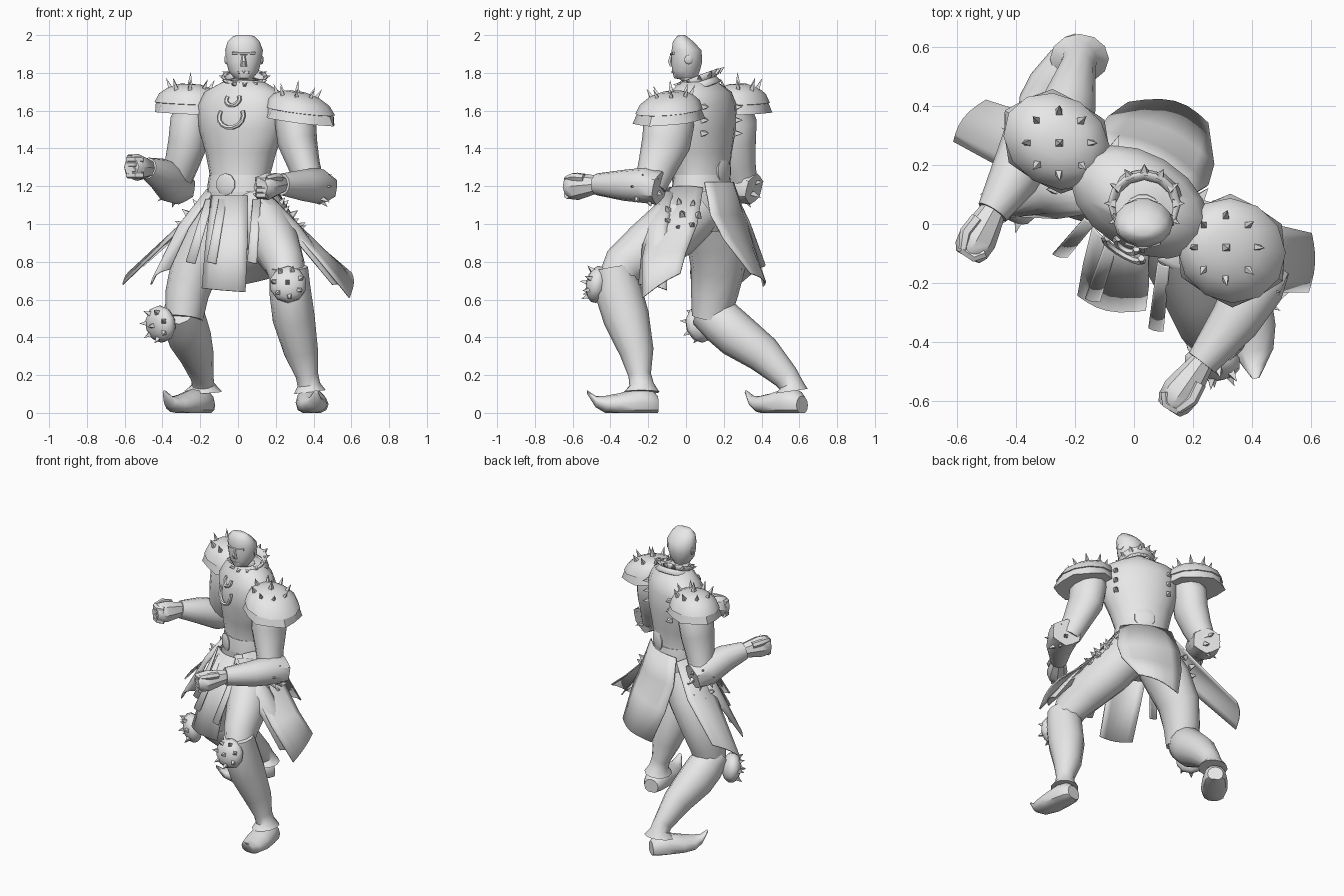
import bpy, bmesh, math
from mathutils import Vector as V

grey = bpy.data.materials.new("light_grey")
grey.diffuse_color = (0.8, 0.8, 0.8, 1)
Z = V((0, 0, 1))
SIDE = V((0.86, -0.51, 0))      # shoulder line of the twisted torso, towards the left arm
BACK = V((0.51, 0.86, 0))       # direction the back faces


def finish(name, bm, angle=40, thick=0):
    bmesh.ops.recalc_face_normals(bm, faces=bm.faces)
    me = bpy.data.meshes.new(name)
    bm.to_mesh(me)
    bm.free()
    me.materials.append(grey)
    me.shade_smooth()
    me.set_sharp_from_angle(angle=math.radians(angle))
    ob = bpy.data.objects.new(name, me)
    bpy.context.collection.objects.link(ob)
    if thick:
        mod = ob.modifiers.new("thickness", "SOLIDIFY")
        mod.thickness, mod.offset = thick, 0
    return ob


def tube(name, pts, ref=(1, 0, 0), axis=None, n=12, cap=True, jag=0, thick=0, angle=40):
    """Loft ellipses (x, y, z, radius along ref, other radius) along a path."""
    bm, rings, ps = bmesh.new(), [], [V(p[:3]) for p in pts]
    for i, p in enumerate(pts):
        t = V(axis) if axis else ps[min(i + 1, len(ps) - 1)] - ps[max(i - 1, 0)]
        t.normalize()
        u = V(ref) - t * t.dot(V(ref))
        u.normalize()
        w = t.cross(u)
        ring = []
        for k in range(n):
            a = 2 * math.pi * k / n
            j = 1 + (jag * (-1) ** k if i == 0 else 0)
            c = ps[i] + (u * math.cos(a) * p[3] + w * math.sin(a) * p[4]) * j
            c.z = max(c.z, 0)
            ring.append(bm.verts.new(c))
        rings.append(ring)
    for a, b in zip(rings, rings[1:]):
        for k in range(n):
            bm.faces.new((a[k], a[(k + 1) % n], b[(k + 1) % n], b[k]))
    if cap:
        bm.faces.new(rings[0])
        bm.faces.new(rings[-1])
    return finish(name, bm, angle, thick)


def spikes(name, items, r=0.02, h=0.06):
    """Four-sided pyramids, each given as (base, direction)."""
    bm = bmesh.new()
    for base, d in items:
        d = V(d).normalized()
        u = d.orthogonal().normalized()
        w = d.cross(u)
        q = [bm.verts.new(V(base) + r * s - d * 0.01) for s in (u, w, -u, -w)]
        tip = bm.verts.new(V(base) + d * h)
        bm.faces.new(q)
        for k in range(4):
            bm.faces.new((q[k], q[(k + 1) % 4], tip))
    finish(name, bm, 10)


def cluster(name, c, nrm, rad, drop, n=7, r=0.02, h=0.06, splay=0.7):
    """One spike in the middle and a ring of spikes around it."""
    c, nrm = V(c), V(nrm).normalized()
    u = nrm.orthogonal().normalized()
    w = nrm.cross(u)
    items = [(c, nrm)]
    for k in range(n):
        a = 2 * math.pi * k / n
        o = u * math.cos(a) + w * math.sin(a)
        items.append((c + o * rad - nrm * drop, nrm + o * splay))
    spikes(name, items, r, h)


def panel(name, rows, out, bulge=0.03):
    """Curved cloth sheet from rows of (left, right) points."""
    bm, grid, n = bmesh.new(), [], 6
    for l, r in rows:
        grid.append([bm.verts.new(V(l).lerp(V(r), k / n) + V(out) * bulge * math.sin(math.pi * k / n))
                     for k in range(n + 1)])
    for a, b in zip(grid, grid[1:]):
        for k in range(n):
            bm.faces.new((a[k], a[k + 1], b[k + 1], b[k]))
    finish(name, bm, 50, 0.008)


def ball(name, c, nrm, rad, depth):
    """Flattened dome facing along nrm."""
    bm = bmesh.new()
    bmesh.ops.create_uvsphere(bm, u_segments=10, v_segments=7, radius=1)
    rot = V(nrm).to_track_quat("Z", "Y")
    for v in bm.verts:
        v.co = V(c) + rot @ V((v.co.x * rad, v.co.y * rad, v.co.z * depth))
    finish(name, bm)


# Torso and belt
tube("torso", [(.01, .08, .96, .13, .12), (.0, .09, 1.08, .19, .16), (.01, .085, 1.25, .165, .135),
               (.015, .08, 1.38, .2, .15), (.02, .075, 1.5, .245, .165), (.02, .075, 1.63, .255, .165),
               (.025, .08, 1.70, .22, .135), (.03, .065, 1.76, .1, .09)], SIDE, Z, n=16)
tube("belt", [(.01, .085, 1.17, .182, .152), (.01, .085, 1.2, .18, .15), (.01, .085, 1.26, .17, .14)],
     SIDE, Z, n=16, jag=.03)

# Chest ornament and buckle
for nm, s, z, rad, d in (("neck_pendant", .035, 1.66, .04, .15), ("chest_ring", .035, 1.57, .075, .168)):
    c = V((.02, .075, z)) + SIDE * s - BACK * d
    loop = [(*(c + SIDE * rad * math.cos(a) + Z * rad * math.sin(a) * .8 + BACK * .015 * math.sin(a)), .012, .012)
            for a in [math.pi * (.85 + 1.3 * k / 9) for k in range(10)]]
    tube(nm, loop, BACK, n=6)
ball("belt_buckle", V((.01, .085, 1.21)) - BACK * .148, -BACK, .06, .012)
ball("back_ornament", V((.01, .085, 1.28)) + BACK * .135, BACK, .07, .015)

# Head
tube("head", [(.03, .05, 1.7, .065, .065), (.03, .035, 1.765, .064, .065), (.03, -.003, 1.772, .05, .062),
              (.03, .0, 1.81, .08, .075), (.03, .004, 1.86, .092, .084), (.032, .003, 1.92, .1, .081),
              (.03, -.015, 1.965, .085, .056), (.03, -.022, 1.995, .055, .026), (.03, -.022, 2.0, .03, .015)],
     (1, 0, 0), Z, n=14, angle=55)
tube("nose", [(.03, -.075, 1.9, .008, .008), (.03, -.083, 1.86, .014, .015), (.03, -.075, 1.835, .018, .012)], axis=Z, n=6)
tube("brow", [(-.03, -.062, 1.905, .008, .01), (.03, -.075, 1.9, .008, .012), (.09, -.062, 1.905, .008, .01)], Z, n=6)
tube("mouth", [(.0, -.06, 1.802, .006, .01), (.03, -.067, 1.805, .008, .012), (.06, -.06, 1.802, .006, .01)], Z, n=6)
for nm, x in (("right_ear", -.062), ("left_ear", .125)):
    ball(nm, (x, .015, 1.87), (1, .3, 0), .025, .008)

# Spiked collar, higher at the back
up = V((0, -.35, 1)).normalized()
tube("collar", [(.035, .07, 1.715, .13, .12), (.035, .065, 1.75, .1, .095), (.035, .07, 1.785, .12, .11)],
     axis=up, cap=False, thick=.012)
ring = [V((math.cos(a), math.sin(a), .35 * math.sin(a))) for a in [2 * math.pi * k / 12 for k in range(12)]]
spikes("collar_spikes", [(V((.035, .07, 1.775)) + d * .11, d + Z * .4) for d in ring], .02, .03)

# Shoulder pads with spikes
for nm, c, ax, rx, ry in (("left", V((.33, -.09, 1.545)), SIDE * .14 + Z, .195, .18),
                          ("right", V((-.262, .28, 1.585)), SIDE * .05 + Z, .195, .16)):
    inw = -SIDE if nm == "left" else SIDE * .5
    prof = [(0, 0, 1.0), (0, .05, .93), (.0, .052, .97), (.01, .1, .86), (.02, .135, .62), (.025, .155, .3)]
    tube(nm + "_shoulder_pad", [(*(c + inw * i + Z * z), rx * k, ry * k) for i, z, k in prof],
         SIDE, ax.normalized(), jag=.05)
    cluster(nm + "_pad_spikes", c + Z * .155 + inw * .02, ax, .1, .03, 8, .02, .065, .5)

# Arms: upper arm, flared bracer, fist
arms = {
    "left": ([(.27, -.08, 1.66, .08, .09), (.305, -.09, 1.54, .11, .135), (.315, -.105, 1.43, .105, .13),
              (.35, -.15, 1.31, .085, .105), (.385, -.19, 1.2, .075, .085)],
             [(.44, -.14, 1.19, .085, .095), (.41, -.21, 1.205, .095, .1), (.34, -.33, 1.205, .082, .085),
              (.23, -.47, 1.21, .058, .055)], V((.16, -.57, 1.2)), (.46, -.21, 1.18), (1, .1, -.1)),
    "right": ([(-.21, .23, 1.66, .08, .09), (-.25, .25, 1.54, .11, .125), (-.265, .25, 1.43, .105, .12),
               (-.3, .27, 1.31, .09, .1), (-.335, .3, 1.2, .075, .08)],
              [(-.305, .36, 1.185, .08, .09), (-.35, .275, 1.21, .1, .1), (-.41, .15, 1.265, .085, .085),
               (-.48, .04, 1.295, .058, .055)], V((-.53, -.05, 1.3)), (-.36, .34, 1.18), (-.5, .8, -.3)),
}
for nm, (upper, fore, hand, sp, spdir) in arms.items():
    tube(nm + "_upper_arm", upper)
    tube(nm + "_bracer", fore, Z, jag=.05)
    d = (hand - V(fore[-1][:3])).normalized()
    s = d.cross(Z).normalized() * (1 if nm == "left" else -1)      # thumb side of the hand
    tube(nm + "_fist", [(*(hand + d * k), a, b) for k, a, b in
                        ((-.13, .045, .04), (-.06, .06, .055), (.0, .072, .066), (.045, .068, .06), (.07, .045, .045))],
         Z, n=8)
    for f in range(4):
        c = hand + Z * (.04 - .028 * f)
        tube(f"{nm}_finger_{f + 1}", [(*(c + d * .03 + s * .045), .018, .018), (*(c + d * .06 + s * .02), .018, .018),
                                      (*(c + d * .055 - s * .03), .018, .018)], Z, n=6)
    tube(nm + "_thumb", [(*(hand - d * .06 - s * .035 + Z * .04), .022, .022), (*(hand - s * .045 + Z * .05), .022, .022),
                         (*(hand + d * .055 - s * .025 + Z * .045), .016, .016)], s, n=6)
    cluster(nm + "_elbow_spikes", sp, spdir, .065, .01, 6, .02, .045)

# Legs: thigh, boot shaft with ankle cuff, curled shoe, knee guard
legs = {
    "left": ([(.08, .05, 1.08, .14, .15), (.15, -.07, .97, .14, .16), (.21, -.21, .87, .125, .14),
              (.25, -.33, .78, .105, .115), (.27, -.38, .68, .09, .095)],
             [(.27, -.38, .77, .1, .1), (.275, -.36, .65, .11, .125), (.295, -.315, .5, .112, .122),
              (.335, -.26, .32, .09, .09), (.365, -.245, .2, .06, .06), (.375, -.235, .15, .06, .065),
              (.38, -.235, .11, .085, .095)],
             V((.375, -.15, 0)), V((.1, -1, 0)), (.265, -.47, .68), (-.05, -1, .2)),
    "right": ([(-.06, .13, 1.07, .13, .15), (-.15, .16, .92, .135, .16), (-.23, .17, .77, .13, .145),
               (-.27, .15, .63, .115, .125), (-.285, .13, .5, .1, .1)],
              [(-.31, .1, .55, .09, .1), (-.28, .19, .48, .118, .12), (-.26, .27, .41, .118, .12),
               (-.22, .41, .31, .092, .1), (-.19, .53, .19, .06, .07), (-.185, .555, .15, .06, .065),
               (-.185, .56, .115, .1, .085)],
              V((-.16, .615, 0)), V((-.61, -.79, 0)), (-.41, .08, .47), (-.7, -.65, -.15)),
}
for nm, (thigh, shin, heel, f, knee, kd) in legs.items():
    tube(nm + "_thigh", thigh)
    tube(nm + "_boot_shaft", shin)
    f.normalize()
    tube(nm + "_shoe", [(*(heel + f * a + Z * z), w, h) for a, z, w, h in
                        ((.0, .04, .05, .05), (.03, .05, .07, .07), (.1, .055, .08, .08), (.2, .045, .085, .06),
                         (.28, .045, .07, .045), (.33, .06, .04, .03), (.375, .11, .012, .01))],
         f.cross(Z), f)
    ball(nm + "_knee_guard", knee, kd, .1, .06)
    cluster(nm + "_knee_spikes", V(knee) + V(kd).normalized() * .055, kd, .07, .02, 7, .022, .04)

# Skirt panels
panel("back_skirt", [((-.1, .25, 1.22), (.2, .1, 1.22)), ((-.12, .31, 1.05), (.25, .13, 1.05)),
                     ((-.09, .36, .88), (.27, .2, .92)), ((-.02, .41, .67), (.25, .34, .74))], BACK, .045)
panel("left_skirt", [((.1, -.1, 1.19), (.2, .09, 1.19)), ((.26, -.19, 1.0), (.31, .06, 1.0)),
                     ((.42, -.23, .82), (.47, .0, .85)), ((.59, -.23, .61), (.6, -.03, .74))], (.8, 0, .5), .02)
panel("left_front_skirt", [((.08, -.12, 1.16), (.16, -.06, 1.16)), ((.25, -.22, .98), (.33, -.1, .98)),
                           ((.5, -.25, .68), (.57, -.1, .65))], (.7, -.3, .4))
panel("right_skirt", [((-.14, .08, 1.19), (-.1, .25, 1.19)), ((-.28, .1, 1.0), (-.25, .34, 1.0)),
                      ((-.61, .28, .68), (-.5, .42, .78))], (-.7, .3, .5))
panel("right_front_skirt", [((-.13, .04, 1.17), (-.15, .17, 1.17)), ((-.26, .02, .98), (-.31, .16, .98)),
                            ((-.36, .03, .76), (-.46, .03, .68)), ], (-.8, -.2, .4))
panel("front_skirt", [((-.14, -.01, 1.15), (.05, -.1, 1.15)), ((-.17, -.13, .9), (.05, -.21, .9)),
                      ((-.19, -.24, .66), (.04, -.29, .64))], -BACK)
for nm, x0, y0, x1, y1 in (("left", .1, -.13, .075, -.35), ("middle", -.08, -.07, -.14, -.25), ("right", -.15, .02, -.25, -.1)):
    panel(nm + "_strap", [((x0 - .02, y0, 1.13), (x0 + .02, y0 - .015, 1.13)),
                          ((x1 - .025, y1, .8), (x1 + .025, y1 - .01, .79))], -BACK, .005)

# Hip and back spikes
cluster("left_hip_spikes", (.285, -.02, 1.05), (.8, -.1, .6), .085, .01, 7, .025, .04, .3)
cluster("right_hip_spikes", (-.25, .2, 1.05), (-.7, .3, .6), .085, .01, 7, .025, .04, .3)
spikes("back_spikes", [(V((.02, .075, z)) + SIDE * s + BACK * .125, BACK + SIDE * s)
                       for s in (-.17, .17) for z in (1.48, 1.55, 1.62)], .022, .035)
